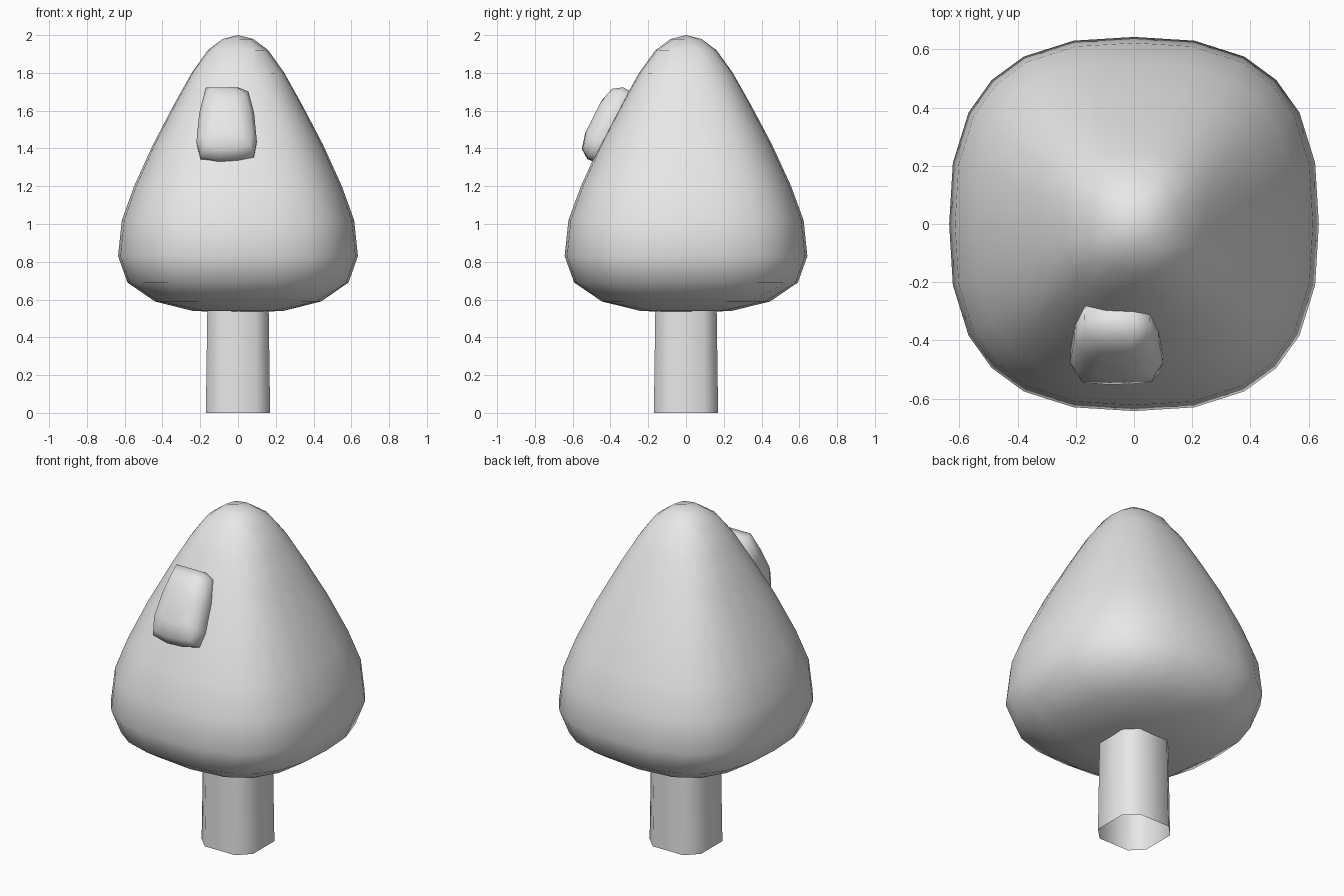
import bpy, bmesh, math
from mathutils import Vector

cube = bpy.data.objects.get("Cube")
if cube:
    bpy.data.objects.remove(cube, do_unlink=True)

grey = bpy.data.materials.new("light_grey")
grey.use_nodes = True
grey.diffuse_color = (0.8, 0.8, 0.8, 1)
grey.node_tree.nodes["Principled BSDF"].inputs["Base Color"].default_value = (0.8, 0.8, 0.8, 1)


def add_object(name, bm, recalc=True):
    if recalc:
        bmesh.ops.recalc_face_normals(bm, faces=bm.faces)
    for f in bm.faces:
        f.smooth = True
    mesh = bpy.data.meshes.new(name)
    bm.to_mesh(mesh)
    bm.free()
    mesh.materials.append(grey)
    obj = bpy.data.objects.new(name, mesh)
    bpy.context.collection.objects.link(obj)
    return obj


def loft(bm, rings):
    """Bridge equal point rings and return the vertex rings."""
    loops = [[bm.verts.new(p) for p in ring] for ring in rings]
    for a, b in zip(loops, loops[1:]):
        for i in range(len(a)):
            j = (i + 1) % len(a)
            bm.faces.new((a[i], a[j], b[j], b[i]))
    return loops


# Canopy: gridded cube wrapped on a profile (half width, height), bottom to top
PROFILE = [(0, .53), (.24, .54), (.44, .59), (.585, .69), (.635, .83), (.615, 1.02),
           (.55, 1.2), (.45, 1.42), (.34, 1.63), (.245, 1.8), (.16, 1.92), (.08, 1.98), (0, 2)]
POWER = 2.65  # rounded-square cross-section
bm = bmesh.new()
bmesh.ops.create_cube(bm, size=2)
bmesh.ops.subdivide_edges(bm, edges=bm.edges[:], cuts=5, use_grid_fill=True)
for v in bm.verts:
    x, y, z = v.co
    ring = round(max(abs(x), abs(y)) * 3)
    if z < -.99:
        level = ring
    elif z > .99:
        level = 12 - ring
    else:
        level = 6 + round(z * 3)
    radius, height = PROFILE[level]
    norm = (abs(x) ** POWER + abs(y) ** POWER) ** (1 / POWER)
    k = radius / norm if norm > .01 else 0
    v.co = (x * k, y * k * 1.012, height)
add_object("canopy", bm)

# Trunk: chamfered square tube, open underneath
bm = bmesh.new()
corners = [(.17, -.1), (.17, .1), (.1, .17), (-.1, .17),
           (-.17, .1), (-.17, -.1), (-.1, -.17), (.1, -.17)]
loft(bm, [[(x * s, y * s, z) for x, y in corners] for s, z in ((1, 0), (.95, .62))])
add_object("trunk", bm, recalc=False)

# Knob: rounded slab lying on the front slope, wider at its lower end
bm = bmesh.new()
outline = [(-.11, .21), (.06, .21), (.115, .185), (.145, .06), (.16, -.11), (.145, -.19),
           (.06, -.21), (-.04, -.215), (-.14, -.195), (-.16, -.11), (-.145, .06)]
origin = Vector((-.06, -.395, 1.52))
across = Vector((1, 0, 0))
along = Vector((0, .447, .894))
outward = Vector((0, -.894, .447))


def knob_ring(scale, out):
    return [origin + across * u * scale + along * v * scale + outward * out
            for u, v in outline]


loops = loft(bm, [knob_ring(s, w) for s, w in
                  ((.96, -.07), (.99, 0), (1, .035), (.84, .085), (.45, .107))])
bm.faces.new(loops[-1])
bm.faces.new(loops[0][::-1])
add_object("front_knob", bm)
